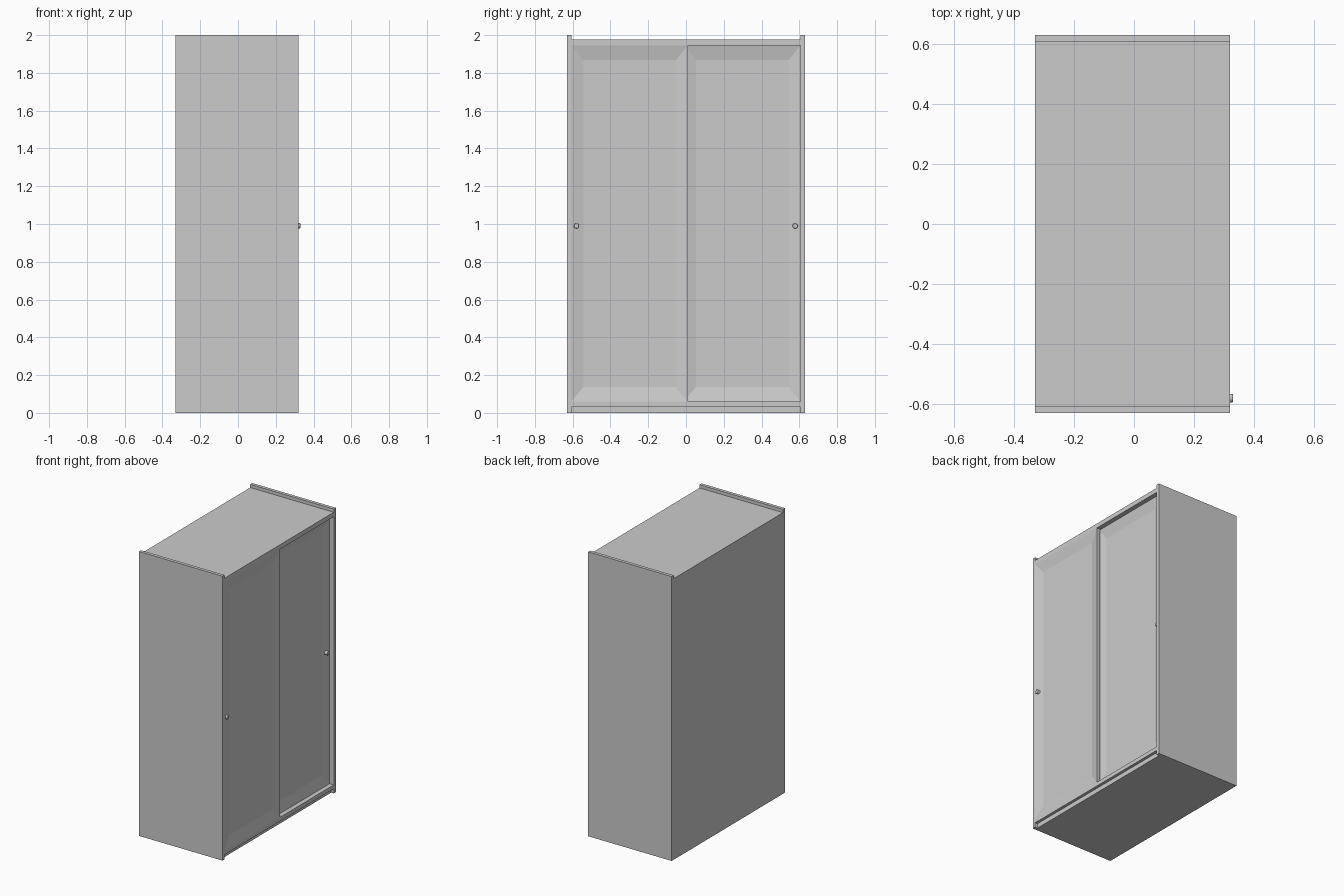
import bpy, bmesh, math
from mathutils import Matrix

if "Cube" in bpy.data.objects:
    bpy.data.objects.remove(bpy.data.objects["Cube"])

BACK, FRONT = -0.33, 0.32      # carcass depth along x
W, H, T = 0.63, 2.0, 0.023     # half width, height, side thickness
IN = W - T                     # inner half width


def finish(bm, name):
    bmesh.ops.recalc_face_normals(bm, faces=bm.faces)
    mesh = bpy.data.meshes.new(name)
    bm.to_mesh(mesh)
    bm.free()
    obj = bpy.data.objects.new(name, mesh)
    bpy.context.collection.objects.link(obj)
    return obj


def box(name, x, y, z):
    bm = bmesh.new()
    size = [b - a for a, b in (x, y, z)]
    mid = [(a + b) / 2 for a, b in (x, y, z)]
    bmesh.ops.create_cube(bm, size=1,
                          matrix=Matrix.Translation(mid) @ Matrix.Diagonal((*size, 1)))
    return finish(bm, name)


def door(name, x_front, y, z, thick=0.028, dish=0.015, by=0.065, bz=0.078):
    """Slab whose front face slopes gently inward to a sunken panel."""
    bm = bmesh.new()

    def ring(x, dy, dz):
        return [bm.verts.new((x, a, b)) for a, b in (
            (y[0] + dy, z[0] + dz), (y[1] - dy, z[0] + dz),
            (y[1] - dy, z[1] - dz), (y[0] + dy, z[1] - dz))]

    rings = [ring(x_front - thick, 0, 0), ring(x_front, 0, 0),
             ring(x_front - dish, by, bz)]
    for a, b in zip(rings, rings[1:]):
        for i in range(4):
            j = (i + 1) % 4
            bm.faces.new((a[i], a[j], b[j], b[i]))
    bm.faces.new(rings[0])
    bm.faces.new(rings[-1])
    return finish(bm, name)


def knob(name, x0, x1, y, z=0.99, r=0.014):
    """Small round pull with a rounded front rim."""
    bm = bmesh.new()
    m = (Matrix.Translation(((x0 + x1) / 2, y, z))
         @ Matrix.Rotation(math.pi / 2, 4, 'Y'))
    bmesh.ops.create_cone(bm, cap_ends=True, segments=20, radius1=r, radius2=r,
                          depth=x1 - x0, matrix=m)
    rim = [e for e in bm.edges if all(abs(v.co.x - x1) < 1e-5 for v in e.verts)]
    bmesh.ops.bevel(bm, geom=rim, offset=0.003, segments=2, affect='EDGES', profile=0.5)
    obj = finish(bm, name)
    for p in obj.data.polygons:
        p.use_smooth = len(p.vertices) == 4


# Carcass: sides stand slightly proud of the top board
for s, label in ((-1, "left"), (1, "right")):
    box("side_panel_" + label, (BACK, FRONT), sorted((s * IN, s * W)), (0, H))
box("top_board", (BACK, FRONT), (-IN, IN), (1.945, 1.977))
box("bottom_board", (BACK, FRONT), (-IN, IN), (0.032, 0.06))
box("back_panel", (BACK, BACK + 0.012), (-IN, IN), (0, 1.977))

# Recessed plinth closing the underside
box("plinth", (BACK + 0.012, FRONT - 0.02), (-IN, IN), (0, 0.032))

# Sliding doors: the left one runs in the front track, the right one behind
door("front_door", FRONT, (-IN, 0.01), (0.06, 1.945))
door("rear_door", FRONT - 0.032, (-0.012, IN), (0.06, 1.945))

# Knobs near the outer edges
knob("front_knob", FRONT - 0.015, FRONT + 0.01, -0.58)
knob("rear_knob", FRONT - 0.047, FRONT - 0.022, 0.578)
